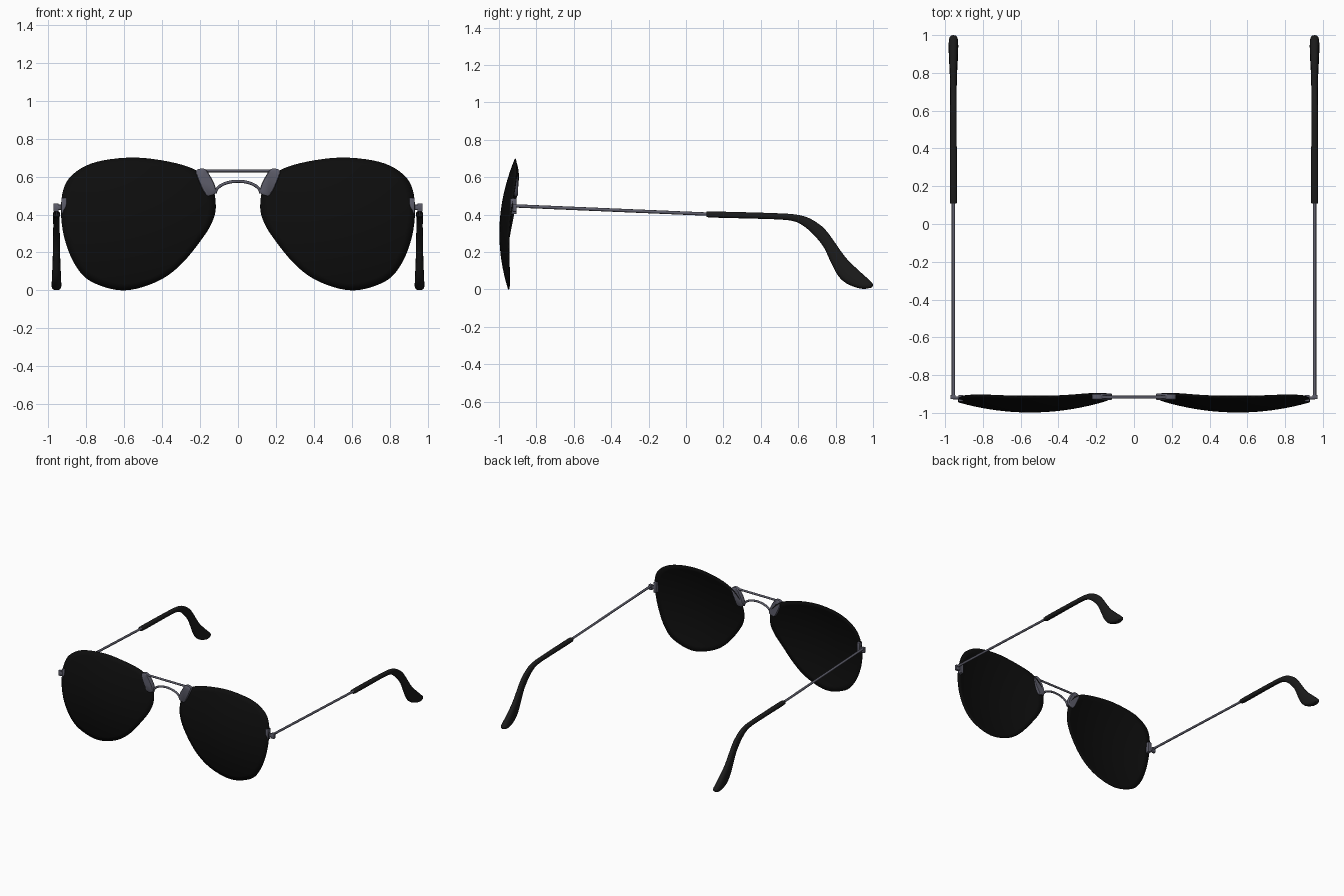
import bpy, bmesh, math
from mathutils import Vector

if "Cube" in bpy.data.objects:
    bpy.data.objects.remove(bpy.data.objects["Cube"])


def material(name, rgb):
    m = bpy.data.materials.new(name)
    m.diffuse_color = (*rgb, 1)
    m.use_nodes = True
    m.node_tree.nodes["Principled BSDF"].inputs["Base Color"].default_value = m.diffuse_color
    return m


LENS = material("dark_lens", (0.004, 0.004, 0.004))
RUBBER = material("black_tip", (0.011, 0.011, 0.011))
METAL = material("grey_metal", (0.11, 0.11, 0.145))


def finish(name, bm, mat, mirror=True, angle=40):
    bmesh.ops.recalc_face_normals(bm, faces=bm.faces)
    me = bpy.data.meshes.new(name)
    bm.to_mesh(me)
    bm.free()
    me.materials.append(mat)
    ob = bpy.data.objects.new(name, me)
    bpy.context.collection.objects.link(ob)
    bpy.ops.object.select_all(action='DESELECT')
    ob.select_set(True)
    bpy.context.view_layer.objects.active = ob
    bpy.ops.object.shade_smooth_by_angle(angle=math.radians(angle))
    if mirror:
        mod = ob.modifiers.new("Mirror", 'MIRROR')
        mod.use_clip = False
        mod.use_mirror_merge = False
    return ob


def spline(pts, steps, closed=True):
    """Catmull-Rom curve through the points."""
    pts = [Vector(p) for p in pts]
    n, out = len(pts), []
    for i in range(n if closed else n - 1):
        if closed:
            a, b, c, d = (pts[(i + k) % n] for k in (-1, 0, 1, 2))
        else:
            a, b, c, d = (pts[min(max(i + k, 0), n - 1)] for k in (-1, 0, 1, 2))
        for s in range(steps):
            t = s / steps
            out.append(0.5 * (2 * b + (c - a) * t + (2 * a - 5 * b + 4 * c - d) * t * t
                              + (3 * b - a - 3 * c + d) * t ** 3))
    return out if closed else out + [pts[-1]]


def bridge(bm, rings, caps=True):
    n = len(rings[0])
    for r, s in zip(rings, rings[1:]):
        for i in range(n):
            bm.faces.new((r[i], r[(i + 1) % n], s[(i + 1) % n], s[i]))
    if caps:
        bm.faces.new(rings[0])
        bm.faces.new(rings[-1])


def tube(name, path, radius, mat, mirror=True, sides=12):
    bm = bmesh.new()
    path = [Vector(p) for p in path]
    rings = []
    for i, p in enumerate(path):
        t = (path[min(i + 1, len(path) - 1)] - path[max(i - 1, 0)]).normalized()
        u = t.cross(Vector((0, 1, 0)) if abs(t.y) < 0.8 else Vector((1, 0, 0))).normalized()
        v = t.cross(u)
        rings.append([bm.verts.new(p + radius * (u * math.cos(a) + v * math.sin(a)))
                      for a in (2 * math.pi * k / sides for k in range(sides))])
    bridge(bm, rings)
    return finish(name, bm, mat, mirror)


def box(name, lo, hi, mat, bevel=0.004):
    bm = bmesh.new()
    bmesh.ops.create_cube(bm, size=1)
    for v in bm.verts:
        v.co = Vector([(l + h) / 2 + c * (h - l) for l, h, c in zip(lo, hi, v.co)])
    bmesh.ops.bevel(bm, geom=bm.edges[:], offset=bevel, segments=2, affect='EDGES', profile=0.5)
    return finish(name, bm, mat)


# Domed teardrop lenses
outline = spline([(.117, .45), (.135, .545), (.20, .62), (.325, .67), (.54, .70), (.745, .677),
                  (.866, .615), (.92, .53), (.932, .40), (.91, .26), (.855, .13), (.77, .045),
                  (.605, 0), (.43, .045), (.30, .137), (.18, .285), (.13, .375)], 5)
bm = bmesh.new()
mid = Vector((.545, .36))


def dome(p):
    return Vector((p.x, -.998 + .37 * (p.x - .55) ** 2 + .52 * (p.y - .3) ** 2, max(p.y, 0)))


rings = [[bm.verts.new(dome(mid + (p - mid) * (k / 10))) for p in outline] for k in range(10, 0, -1)]
bridge(bm, rings, caps=False)
centre = bm.verts.new(dome(mid))
for i, v in enumerate(rings[-1]):
    bm.faces.new((v, rings[-1][(i + 1) % len(outline)], centre))
lens = finish("lens", bm, LENS)
# face the dome forwards, then thicken towards the back
if lens.data.polygons[0].normal.y > 0:
    lens.data.flip_normals()
sol = lens.modifiers.new("Thickness", 'SOLIDIFY')
sol.thickness = .006
sol.offset = -1

# Bridge: straight brow bar and arched lower wire
tube("brow_bar", [(-.2, -.917, .63), (.2, -.917, .63)], .008, METAL, mirror=False)
arch = [(.12 * math.sin(a), -.917, .51 + .065 * math.cos(a))
        for a in (math.pi * (k / 24 - .5) for k in range(25))]
tube("bridge_arch", arch, .008, METAL, mirror=False)

# Flat clamp plates joining bridge and lenses
bm = bmesh.new()
shape = spline([(.205, .64), (.222, .622), (.20, .56), (.17, .505), (.145, .50), (.117, .515),
                (.122, .555), (.155, .618), (.175, .64)], 4)
c = Vector((.168, .57))
rings = [[bm.verts.new((c.x + (p.x - c.x) * s, y, c.y + (p.y - c.y) * s)) for p in shape]
         for y, s in ((-.932, .9), (-.927, 1), (-.903, 1), (-.897, .9))]
bridge(bm, rings)
finish("bridge_plate", bm, METAL)

# Hinges
box("hinge_plate", (.903, -.94, .403), (.93, -.905, .487), METAL)
box("hinge_arm", (.925, -.928, .425), (.962, -.912, .452), METAL, .003)
box("hinge_knuckle", (.944, -.927, .415), (.972, -.905, .458), METAL)

# Temple wires
tube("temple", [(.956, -.92, .447), (.956, .16, .401)], .009, METAL)

# Ear tips: lofted ellipses between top and bottom edge (y, z, y, z, half width)
stations = [(.122, .411, .122, .391, .013), (.127, .417, .127, .385, .019),
            (.35, .412, .35, .379, .018), (.5, .407, .5, .374, .017),
            (.585, .401, .575, .365, .017), (.65, .385, .625, .342, .017),
            (.71, .35, .68, .295, .017), (.76, .302, .735, .228, .018),
            (.85, .175, .77, .155, .020), (.92, .105, .81, .078, .023),
            (.975, .055, .855, .034, .025), (1.0, .028, .915, .009, .025),
            (.993, .01, .955, .002, .016)]
bm = bmesh.new()
rings = []
for s in [Vector(s) for s in spline(stations, 3, closed=False)]:
    top, bot = Vector((s[0], s[1])), Vector((s[2], s[3]))
    m, h = (top + bot) / 2, (top - bot) / 2
    ring = []
    for k in range(16):
        a = 2 * math.pi * k / 16
        cx = math.copysign(abs(math.cos(a)) ** .75, math.cos(a))
        q = m + h * math.copysign(abs(math.sin(a)) ** .75, math.sin(a))
        ring.append(bm.verts.new((.956 + s[4] * cx, min(q.x, 1), max(q.y, 0))))
    rings.append(ring)
bridge(bm, rings)
finish("ear_tip", bm, RUBBER, angle=50)
